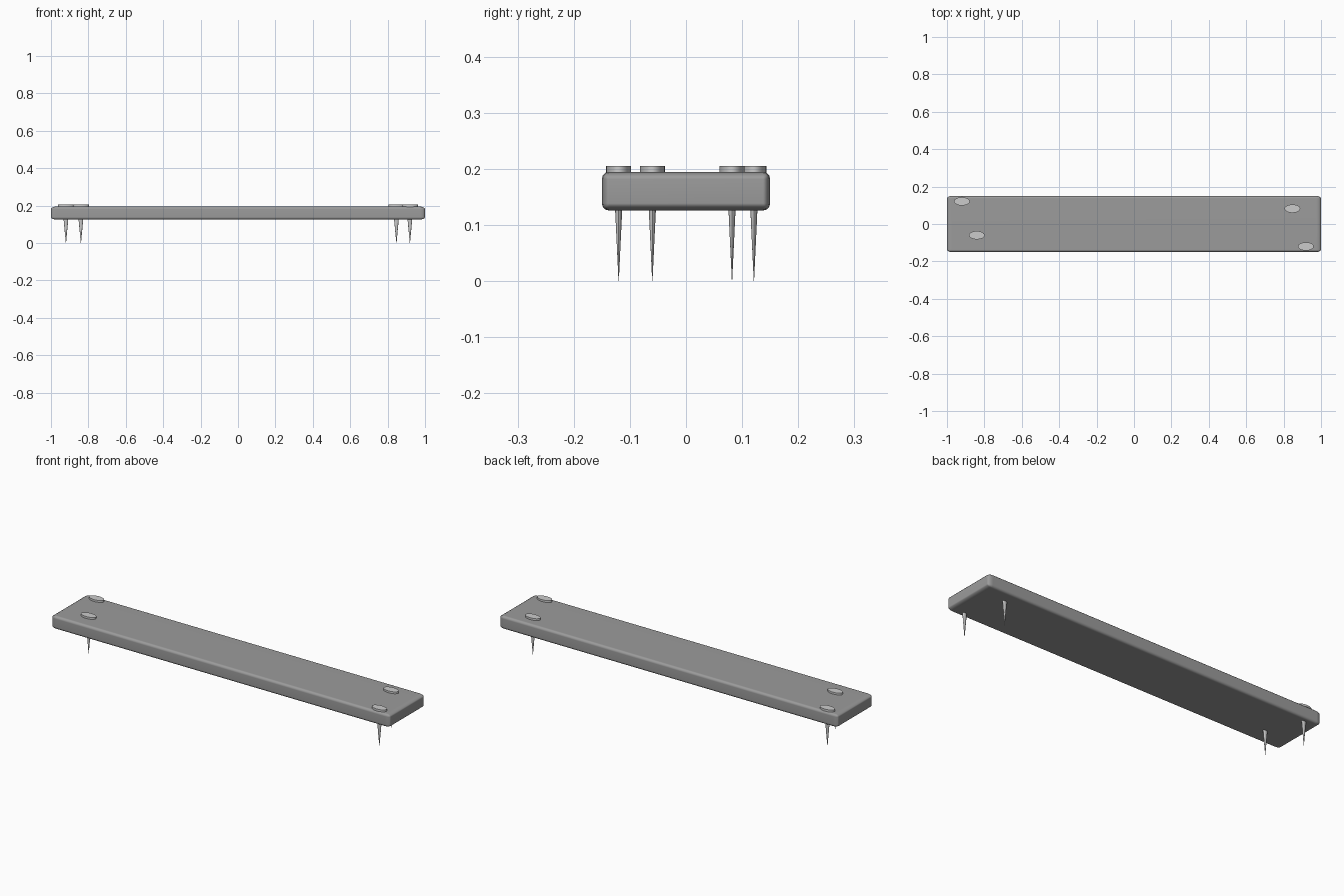
import bpy
from math import pi

if "Cube" in bpy.data.objects:
    bpy.data.objects.remove(bpy.data.objects["Cube"])

STRETCH = 2.0  # whole model is stretched along x


def apply_transform():
    bpy.ops.object.transform_apply(location=False, rotation=True, scale=True)


def finish(ob, name):
    ob.name = name
    bpy.ops.object.shade_smooth_by_angle(angle=0.7)


# Plank with rounded edges, bevelled before stretching
bpy.ops.mesh.primitive_cube_add(size=1, location=(0, 0, 0.1605))
plank = bpy.context.object
plank.scale = (2 / STRETCH, 0.30, 0.069)
apply_transform()
bev = plank.modifiers.new("rounding", 'BEVEL')
bev.width = 0.013
bev.segments = 3
bpy.ops.object.modifier_apply(modifier=bev.name)
plank.scale.x = STRETCH
apply_transform()
finish(plank, "plank")
# Keep the broad faces flat-looking
flat = plank.modifiers.new("flat_faces", 'WEIGHTED_NORMAL')
flat.keep_sharp = True
bpy.ops.object.modifier_apply(modifier=flat.name)

# Dark grey plank
dark = bpy.data.materials.new("dark_grey")
dark.diffuse_color = (0.33, 0.33, 0.33, 1)
dark.use_nodes = True
dark.node_tree.nodes["Principled BSDF"].inputs["Base Color"].default_value = dark.diffuse_color
plank.data.materials.append(dark)


# Nail: flat head plus tapered spike, both oval from the stretch
def nail(i, x, y):
    bpy.ops.mesh.primitive_cylinder_add(vertices=32, radius=0.0222, depth=0.011,
                                        location=(x, y, 0.1995))
    head = bpy.context.object
    head.scale.x = 1.9
    apply_transform()
    finish(head, f"nail_head_{i}")

    bpy.ops.mesh.primitive_cone_add(vertices=16, radius1=0.0095, radius2=0.0003,
                                    depth=0.195, location=(x, y, 0.0975),
                                    rotation=(pi, 0, 0))
    spike = bpy.context.object
    spike.scale.x = STRETCH
    apply_transform()
    finish(spike, f"nail_spike_{i}")


for i, (x, y) in enumerate([(-0.92, 0.121), (-0.84, -0.06),
                            (0.847, 0.082), (0.919, -0.12)], 1):
    nail(i, x, y)
